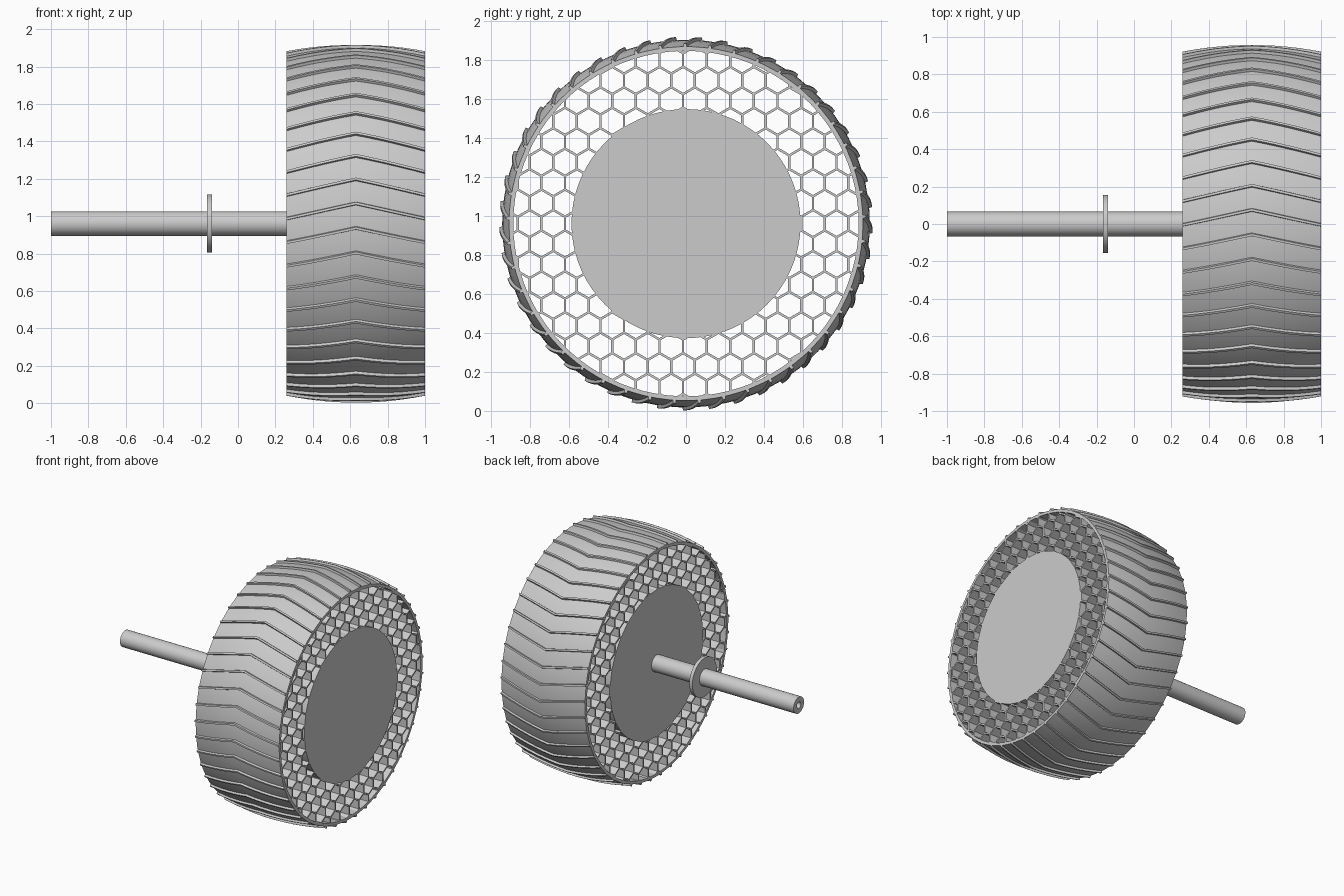
import bpy, bmesh, math

if "Cube" in bpy.data.objects:
    bpy.data.objects.remove(bpy.data.objects["Cube"])

CZ = 0.96                 # wheel axis height
X0, X1 = 0.26, 1.0        # wheel side planes
XM, HW = (X0 + X1) / 2, (X1 - X0) / 2

grey = bpy.data.materials.new("plain grey")
grey.diffuse_color = (0.6, 0.6, 0.6, 1)
grey.use_nodes = True
grey.node_tree.nodes["Principled BSDF"].inputs["Base Color"].default_value = grey.diffuse_color


def finish(bm, name, smooth=True):
    bmesh.ops.recalc_face_normals(bm, faces=bm.faces)
    me = bpy.data.meshes.new(name)
    bm.to_mesh(me)
    bm.free()
    me.materials.append(grey)
    if smooth:
        me.shade_smooth()
        me.set_sharp_from_angle(angle=math.radians(30))
    ob = bpy.data.objects.new(name, me)
    ob.location.z = CZ
    bpy.context.collection.objects.link(ob)
    return ob


def polar(x, r, a):
    """Point on the wheel; the angle starts at the front and climbs to the top."""
    return (x, -r * math.cos(a), r * math.sin(a))


def lathe(name, profile, segs, closed=False):
    """Turn an (x, radius) profile about the axle; open profiles get end caps."""
    bm = bmesh.new()
    rings = [[bm.verts.new(polar(x, r, 2 * math.pi * i / segs)) for i in range(segs)]
             for x, r in profile]
    pairs = list(zip(rings, rings[1:])) + ([(rings[-1], rings[0])] if closed else [])
    for a, b in pairs:
        for i in range(segs):
            j = (i + 1) % segs
            bm.faces.new((a[i], a[j], b[j], b[i]))
    if not closed:
        bm.faces.new(rings[0])
        bm.faces.new(rings[-1])
    return finish(bm, name)


def crown(x):
    return 0.942 - 0.035 * ((x - XM) / HW) ** 2


def loft(bm, sections):
    """Skin a row of four-sided sections and cap both ends."""
    rows = [[bm.verts.new(p) for p in s] for s in sections]
    for a, b in zip(rows, rows[1:]):
        for i in range(4):
            j = (i + 1) % 4
            bm.faces.new((a[i], a[j], b[j], b[i]))
    bm.faces.new(rows[0])
    bm.faces.new(rows[-1])


# Crowned tyre band
xs = [X0 + (X1 - X0) * i / 12 for i in range(13)]
lathe("tyre_band", [(x, crown(x)) for x in xs] + [(X1, 0.885), (X0, 0.885)], 90, True)

# Chevron tread ridges, apex leading upward at the front
bm = bmesh.new()
for k in range(45):
    base = 2 * math.pi * k / 45 - 0.025
    sections = []
    for x in xs:
        a = base - 0.085 * abs(x - XM) / HW
        r = crown(x)
        sections.append([polar(x, r - 0.01, a - 0.010), polar(x, r + 0.015, a - 0.008),
                         polar(x, r + 0.015, a + 0.006), polar(x, r - 0.01, a + 0.012)])
    loft(bm, sections)
finish(bm, "tread_ridges")

# Open honeycomb spokes between hub and tyre
P, T = 0.121, 0.012
S = P / math.sqrt(3)
bm = bmesh.new()
for row in range(-10, 11):
    for col in range(-10, 11):
        cy = -0.015 + P / 2 + col * P + (P / 2 if row % 2 else 0)
        cz = row * S * 1.5
        pts = [(cy + S * math.cos(math.radians(d)), cz + S * math.sin(math.radians(d)))
               for d in (30, 90, 150, 210)]
        for (ay, az), (by, bz) in zip(pts, pts[1:]):
            dy, dz = (by - ay) / S, (bz - az) / S
            # keep only the stretch of wall inside the annulus
            ts = [S * i / 30 for i in range(31)]
            ts = [t for t in ts if 0.58 < math.hypot(ay + dy * t, az + dz * t) < 0.89]
            if len(ts) < 2:
                continue
            ny, nz = -dz * T / 2, dy * T / 2
            secs = []
            for t in (ts[0] - 0.003, ts[-1] + 0.003):
                y, z = ay + dy * t, az + dz * t
                secs.append([(X0, y + ny, z + nz), (X1, y + ny, z + nz),
                             (X1, y - ny, z - nz), (X0, y - ny, z - nz)])
            loft(bm, secs)
finish(bm, "honeycomb_spokes", smooth=False)

# Solid hub
lathe("hub", [(X0, 0.587), (X1, 0.587)], 72)

# Axle with a blind centre hole in its free end
lathe("axle", [(X1 - 0.001, 0.066), (-1.0, 0.066), (-1.0, 0.025), (-0.9, 0.025)], 32)

# Flange collar on the axle
lathe("axle_flange", [(-0.165, 0.06), (-0.165, 0.155), (-0.138, 0.155), (-0.138, 0.06)], 48, True)
